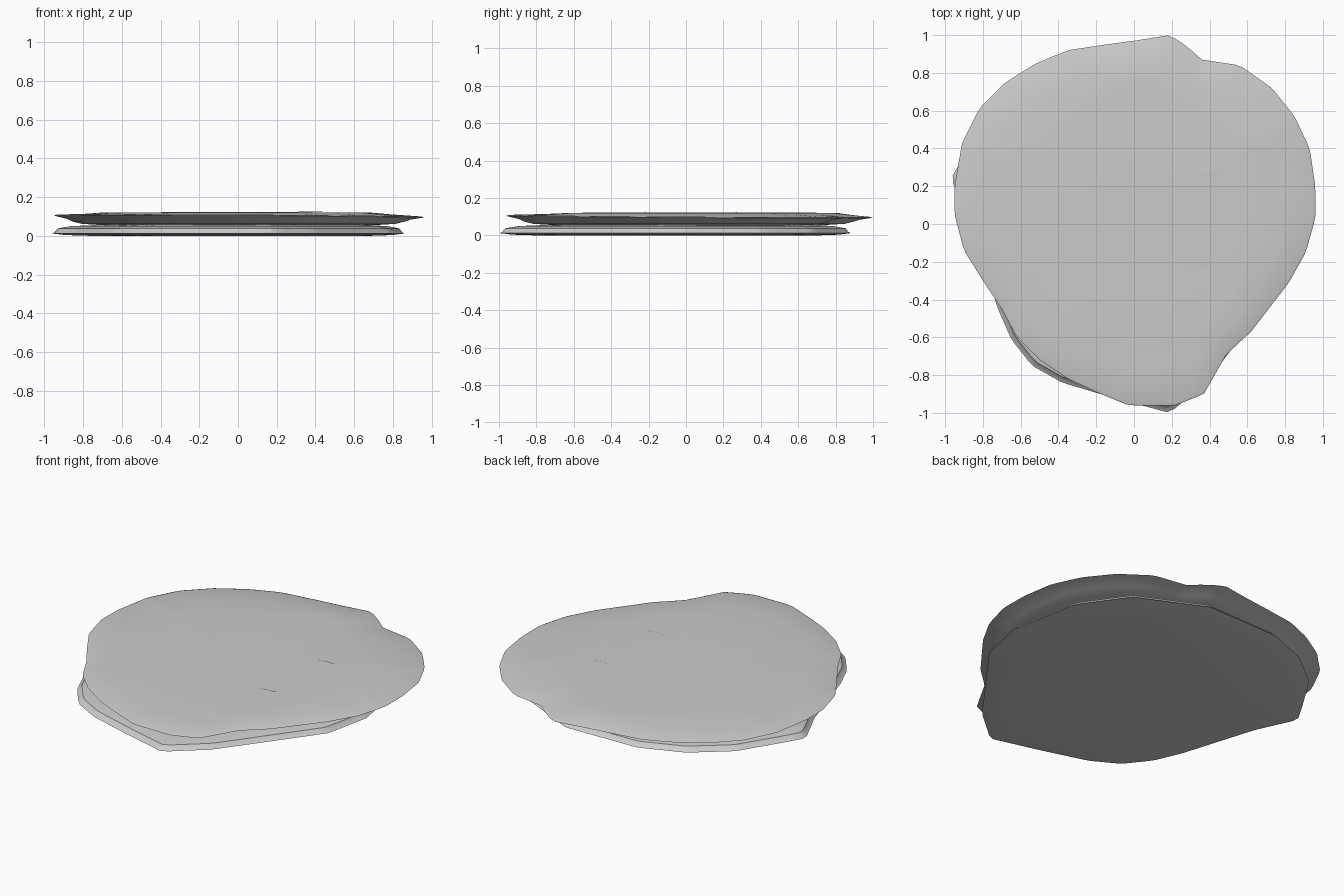
import bpy
import bmesh
from math import atan2, cos, sin, hypot, pi, tau, radians

if "Cube" in bpy.data.objects:
    bpy.data.objects.remove(bpy.data.objects["Cube"], do_unlink=True)

SEGMENTS = 144

stone_grey = bpy.data.materials.new("stone_grey")
stone_grey.use_nodes = True
GREY = (0.6, 0.6, 0.6, 1)
stone_grey.diffuse_color = GREY
stone_grey.node_tree.nodes["Principled BSDF"].inputs["Base Color"].default_value = GREY

# Outlines, counter-clockwise from the left side
upper_rim = [(.96, .2), (.93, .4), (.85, .57), (.73, .72), (.56, .84), (.36, .87),
             (.28, .94), (.19, 1), (0, .97), (-.15, .95), (-.35, .92), (-.52, .85),
             (-.68, .75), (-.82, .61), (-.91, .43), (-.95, .2), (-.95, .05),
             (-.9, -.14), (-.8, -.3), (-.7, -.45), (-.62, -.6), (-.5, -.72),
             (-.35, -.82), (-.2, -.89), (-.03, -.96), (.22, -.96), (.37, -.9),
             (.49, -.69), (.62, -.57), (.82, -.31), (.91, -.15), (.96, .03)]
lower_rim = [(.86, 0), (.78, .42), (.59, .69), (.19, .88), (-.28, .87), (-.54, .77),
             (-.75, .6), (-.9, .36), (-.97, .24), (-.86, 0), (-.72, -.45),
             (-.65, -.61), (-.54, -.75), (-.38, -.84), (-.11, -.92), (.19, -1),
             (.4, -.82), (.6, -.55), (.8, -.28)]
plateau = [(.7, .1), (.66, .44), (.4, .6), (.15, .79), (0, .82), (-.15, .76),
           (-.4, .58), (-.72, .35), (-.68, 0), (-.6, -.25), (-.35, -.55),
           (0, -.65), (.35, -.63), (.5, -.48), (.65, -.2)]


def resample(points):
    """Radius of an outline at evenly spaced angles."""
    polar = sorted((atan2(y, x) % tau, hypot(x, y)) for x, y in points)
    polar = ([(polar[-1][0] - tau, polar[-1][1])] + polar
             + [(polar[0][0] + tau, polar[0][1])])
    radii = []
    for i in range(SEGMENTS):
        a = tau * i / SEGMENTS
        for (a0, r0), (a1, r1) in zip(polar, polar[1:]):
            if a0 <= a <= a1:
                # straight edge between neighbouring corners
                radii.append(r0 * r1 * sin(a1 - a0)
                             / (r0 * sin(a - a0) + r1 * sin(a1 - a)))
                break
    return radii


def finish(bm, name):
    bmesh.ops.recalc_face_normals(bm, faces=bm.faces)
    mesh = bpy.data.meshes.new(name)
    bm.to_mesh(mesh)
    bm.free()
    mesh.materials.append(stone_grey)
    obj = bpy.data.objects.new(name, mesh)
    bpy.context.collection.objects.link(obj)
    bpy.ops.object.select_all(action="DESELECT")
    obj.select_set(True)
    bpy.context.view_layer.objects.active = obj
    bpy.ops.object.shade_smooth_by_angle(angle=radians(30))
    return obj


def loft(name, rings):
    """Skin rings of (radii, scale, height, tilt) and cap both ends."""
    bm = bmesh.new()
    loops = []
    for radii, scale, height, tilt in rings:
        loop = []
        for i, r in enumerate(radii):
            a = tau * i / SEGMENTS
            x, y = r * scale * cos(a), r * scale * sin(a)
            loop.append(bm.verts.new((x, y, height - tilt * (x + y))))
        loops.append(loop)
    for low, high in zip(loops, loops[1:]):
        for i in range(SEGMENTS):
            j = (i + 1) % SEGMENTS
            bm.faces.new((low[i], low[j], high[j], high[i]))
    bm.faces.new(reversed(loops[0]))
    bm.faces.new(loops[-1])
    return finish(bm, name)


def crescent(name, centre, outer, inner, shift, start, end, z):
    """Thin raised arc that tapers to points at both ends."""
    bm = bmesh.new()
    previous = None
    steps = 24
    for i in range(steps + 1):
        a = start + (end - start) * i / steps
        x0, y0 = centre[0] + outer * cos(a), centre[1] + outer * sin(a)
        x1, y1 = centre[0] + shift + inner * cos(a), centre[1] + inner * sin(a)
        pair = [bm.verts.new((x0, y0, z)), bm.verts.new((x1, y1, z))]
        if previous:
            bm.faces.new((previous[0], pair[0], pair[1], previous[1]))
        previous = pair
    bmesh.ops.solidify(bm, geom=bm.faces[:], thickness=.002)
    return finish(bm, name)


upper, lower, top = map(resample, (upper_rim, lower_rim, plateau))
middle = [(u + 2 * t) / 3 for u, t in zip(upper, top)]

# Lower slab: broad flat base with a sharp low lip
loft("lower_slab", [(lower, .8, 0, 0), (lower, .93, .004, 0), (lower, 1, .012, 0),
                    (lower, .985, .02, 0), (lower, .97, .038, 0),
                    (lower, .9, .05, 0), (lower, .75, .056, 0)])

# Upper slab: stepped underside, thin flared rim and low plateau
loft("upper_slab", [(upper, .72, .054, 0), (upper, .85, .062, 0), (upper, .9, .074, 0),
                    (upper, .93, .086, .002), (upper, 1, .1, .005),
                    (upper, .985, .105, .005), (middle, 1, .113, .002),
                    (top, 1, .119, 0), (top, .93, .121, 0), (top, .4, .122, 0)])

# Shallow raised arcs in the centre of the plateau
crescent("large_crescent", (.03, .02), .21, .17, .07, pi * .5, pi * 1.5, .123)
crescent("small_crescent", (.33, .02), .2, .18, .01, -pi * .4, pi * .4, .122)

# Two small chips beside the arcs
for name, x, y in (("back_chip", .39, .265), ("front_chip", .34, -.22)):
    bm = bmesh.new()
    corners = [bm.verts.new((x + dx, y + dy, z)) for dx, dy, z in
               ((-.07, 0, .122), (.03, -.015, .122), (.06, .015, .126), (0, .01, .126))]
    bm.faces.new(corners)
    bmesh.ops.solidify(bm, geom=bm.faces[:], thickness=.002)
    finish(bm, name)
